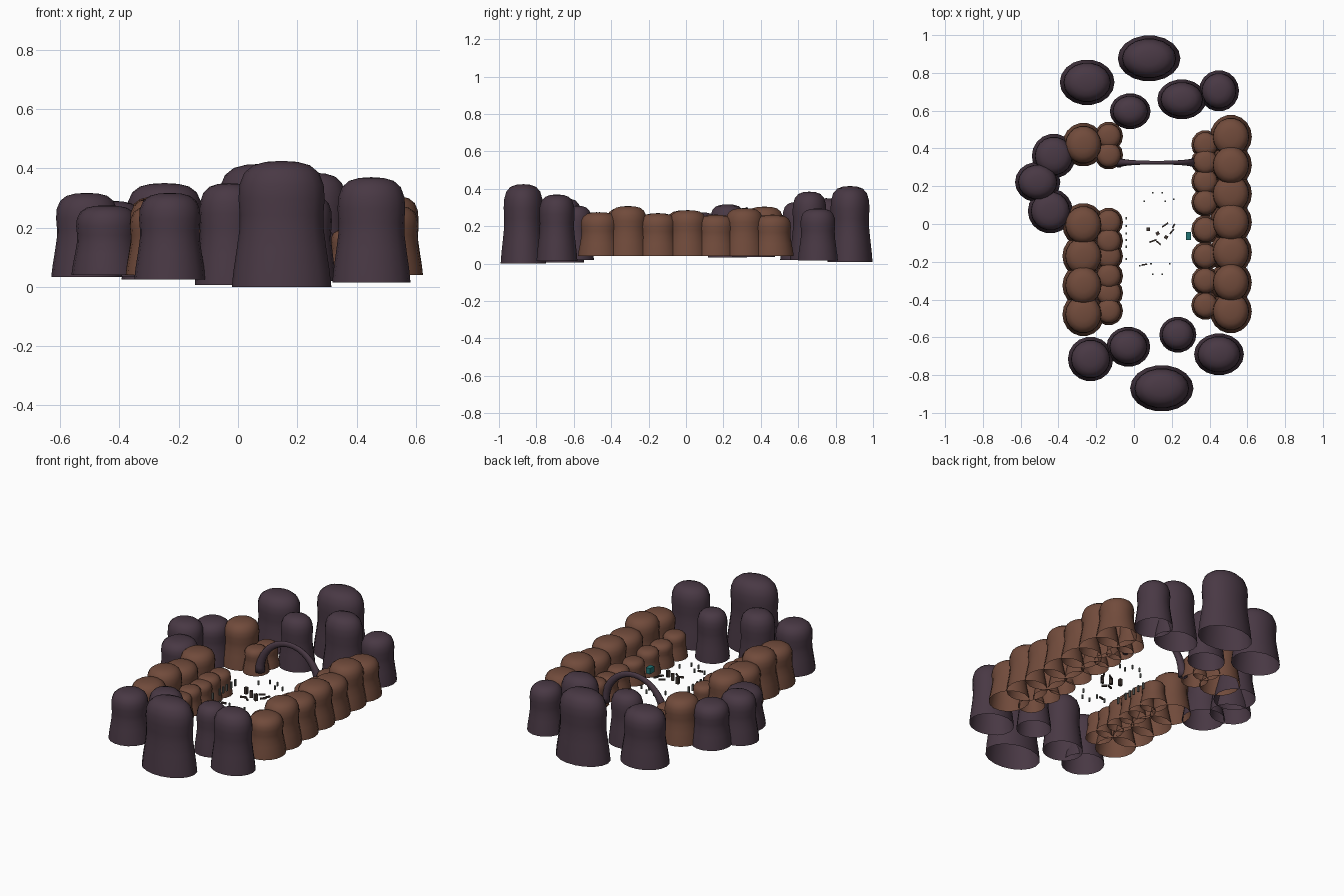
import bpy, bmesh, math
from mathutils import Matrix, Vector

if "Cube" in bpy.data.objects:
    bpy.data.objects.remove(bpy.data.objects["Cube"])


def material(name, rgb):
    m = bpy.data.materials.new(name)
    m.diffuse_color = (*rgb, 1)
    m.use_nodes = True
    m.node_tree.nodes["Principled BSDF"].inputs["Base Color"].default_value = m.diffuse_color
    return m


PURPLE = material("purple_rock", (0.066, 0.040, 0.058))
BROWN = material("brown_rock", (0.165, 0.070, 0.044))
TEAL = material("teal", (0.015, 0.17, 0.17))
DARK = material("dark_wood", (0.05, 0.035, 0.03))
GREY = material("grey_metal", (0.12, 0.13, 0.12))

# Rock silhouette: radius factor, height factor
PROFILE = [(1.0, 0.0), (0.965, 0.13), (0.90, 0.30), (0.845, 0.46), (0.84, 0.57),
           (0.865, 0.70), (0.845, 0.81), (0.75, 0.905), (0.57, 0.965), (0.32, 0.992)]


def add_object(name, bm, mat, smooth=True):
    bmesh.ops.recalc_face_normals(bm, faces=bm.faces)
    me = bpy.data.meshes.new(name)
    bm.to_mesh(me)
    bm.free()
    me.materials.append(mat)
    for p in me.polygons:
        p.use_smooth = smooth
    ob = bpy.data.objects.new(name, me)
    bpy.context.collection.objects.link(ob)
    return ob


def rock(name, mat, x, y, rx, ry, z0, z1, sides=18):
    """Open-bottomed boulder lofted from the silhouette."""
    bm = bmesh.new()
    rings = []
    for r, h in PROFILE:
        rings.append([bm.verts.new((x + rx * r * math.cos(a), y + ry * r * math.sin(a),
                                    z0 + (z1 - z0) * h))
                      for a in (2 * math.pi * i / sides for i in range(sides))])
    for lo, hi in zip(rings, rings[1:]):
        for i in range(sides):
            j = (i + 1) % sides
            bm.faces.new((lo[i], lo[j], hi[j], hi[i]))
    tip = bm.verts.new((x, y, z1))
    for i in range(sides):
        bm.faces.new((rings[-1][i], rings[-1][(i + 1) % sides], tip))
    # open shell: orient outward explicitly through the shared helper
    return add_object(name, bm, mat)


# Tall purple boulders: x, y, rx, ry, base, top
back = [(0.08, 0.877, 0.166, 0.122, 0.01, 0.415), (-0.248, 0.75, 0.145, 0.121, 0.025, 0.35),
        (-0.02, 0.597, 0.108, 0.095, 0.02, 0.33), (0.253, 0.66, 0.13, 0.106, 0.02, 0.385),
        (0.45, 0.705, 0.106, 0.109, 0.016, 0.295)]
left = [(-0.425, 0.36, 0.116, 0.118, 0.035, 0.29), (-0.51, 0.222, 0.12, 0.107, 0.033, 0.317),
        (-0.443, 0.069, 0.119, 0.119, 0.04, 0.275)]
front = [(-0.23, -0.715, 0.12, 0.118, 0.025, 0.317), (-0.03, -0.65, 0.116, 0.106, 0.006, 0.35),
         (0.232, -0.586, 0.098, 0.095, 0.02, 0.31), (0.45, -0.69, 0.132, 0.111, 0.015, 0.37),
         (0.147, -0.87, 0.168, 0.123, 0.0, 0.425)]
for side, rows in (("back", back), ("left", left), ("front", front)):
    for i, spec in enumerate(rows):
        rock(f"{side}_boulder_{i + 1}", PURPLE, *spec)

# Brown cliff walls: y, top
right_wall = [(0.462, 0.262), (0.312, 0.297), (0.16, 0.262), (0.01, 0.286),
              (-0.15, 0.27), (-0.31, 0.308), (-0.463, 0.275)]
left_wall = [(0.42, 0.305), (-0.005, 0.285), (-0.17, 0.265), (-0.325, 0.30), (-0.478, 0.275)]
for side, x, wall in (("right", 0.513, right_wall), ("left", -0.268, left_wall)):
    for i, (y, top) in enumerate(wall):
        rock(f"{side}_cliff_{i + 1}", BROWN, x, y, 0.111, 0.116, 0.04, top)

# Low brown ledges in front of the walls
right_ledge = [0.42, 0.33, 0.225, 0.115, -0.03, -0.17, -0.30, -0.43]
left_ledge = [0.465, 0.365, 0.01, -0.09, -0.17, -0.275, -0.365, -0.46]
for side, x, ledge in (("right", 0.378, right_ledge), ("left", -0.133, left_ledge)):
    for i, y in enumerate(ledge):
        rock(f"{side}_ledge_{i + 1}", BROWN, x, y, 0.075, 0.077, 0.045, 0.185 + 0.01 * (i % 2), 14)

# Natural stone arch, thinner at the crown
bm = bmesh.new()
N, S = 20, 10
rings = []
for k in range(N + 1):
    t = math.pi * k / N
    c = Vector((0.12 - 0.20 * math.cos(t), 0.325, 0.07 + 0.215 * math.sin(t)))
    out = Vector((-math.cos(t), 0, math.sin(t)))
    thin = math.sin(t)
    r_out, r_y = 0.028 - 0.011 * thin, 0.027 - 0.017 * thin
    rings.append([bm.verts.new(c + out * r_out * math.cos(a) + Vector((0, r_y * math.sin(a), 0)))
                  for a in (2 * math.pi * i / S for i in range(S))])
for p, q in zip(rings, rings[1:]):
    for i in range(S):
        j = (i + 1) % S
        bm.faces.new((p[i], p[j], q[j], q[i]))
bm.faces.new(rings[0])
bm.faces.new(rings[-1])
add_object("stone_arch", bm, PURPLE)


def box(name, mat, x, y, z, size, turn=0):
    bm = bmesh.new()
    bmesh.ops.create_cube(bm, size=1, matrix=Matrix.Translation((x, y, z))
                          @ Matrix.Rotation(math.radians(turn), 4, 'Z')
                          @ Matrix.Diagonal((*size, 1)))
    add_object(name, bm, mat, False)


# Teal doorway panel beside the right ledge
box("teal_panel", TEAL, 0.288, -0.064, 0.125, (0.028, 0.042, 0.035))

# Row of thin fence posts
for i, y in enumerate((0.03, -0.01, -0.05, -0.085, -0.12, -0.185)):
    box(f"post_{i + 1}", GREY, -0.04, y, 0.125, (0.008, 0.012, 0.04))

# Loose planks: x, y, length, turn
for i, (x, y, l, t) in enumerate([(0.165, -0.005, 0.04, 35), (0.20, -0.04, 0.035, 50),
                                  (0.10, -0.09, 0.04, 20), (0.21, -0.01, 0.025, 60),
                                  (0.055, -0.215, 0.03, 10), (0.13, -0.1, 0.03, -40)]):
    box(f"plank_{i + 1}", DARK, x, y, 0.12, (l, 0.008, 0.01), t)

# Crates in the middle
for i, (x, y) in enumerate([(0.075, -0.028), (0.125, -0.05), (0.17, -0.07)]):
    box(f"crate_{i + 1}", DARK, x, y, 0.13, (0.018, 0.018, 0.04), 30 * i)

# Small markers at the two ends of the yard
for i, (x, y) in enumerate([(0.10, 0.165), (0.15, 0.165), (0.055, 0.12), (0.165, 0.12), (0.21, 0.13),
                            (0.03, -0.22), (0.09, -0.21), (0.19, -0.21), (0.15, -0.265), (0.10, -0.265)]):
    box(f"marker_{i + 1}", GREY, x, y, 0.115, (0.008, 0.008, 0.025))
